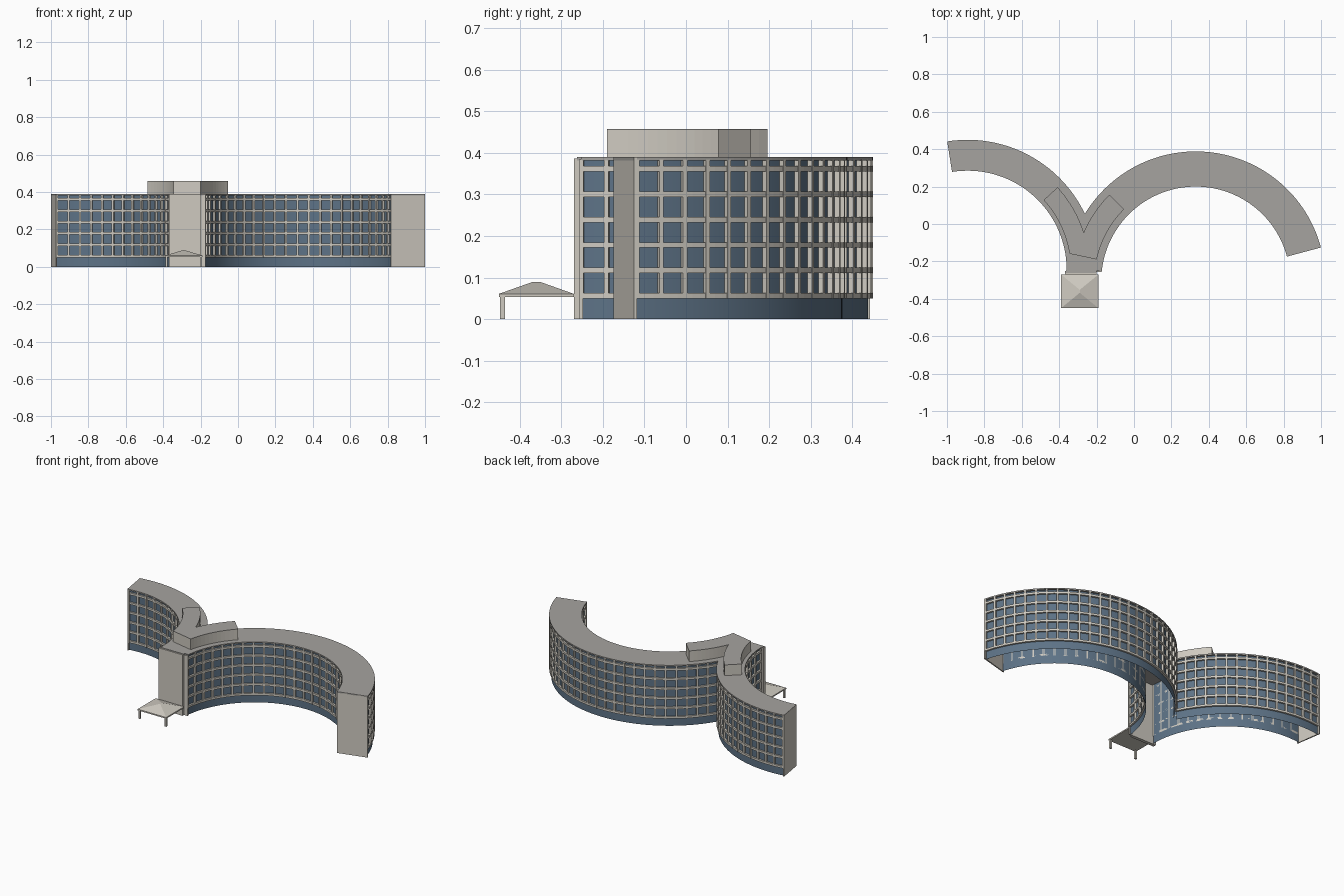
import bpy, bmesh
from math import radians, sin, cos, atan2, degrees
from mathutils import Vector
from mathutils.geometry import intersect_sphere_sphere_2d

if "Cube" in bpy.data.objects:
    bpy.data.objects.remove(bpy.data.objects["Cube"])


def material(name, rgb):
    m = bpy.data.materials.new(name)
    m.diffuse_color = (*rgb, 1)
    m.use_nodes = True
    m.node_tree.nodes["Principled BSDF"].inputs["Base Color"].default_value = m.diffuse_color
    return m


GLASS = material("blue_glass", (0.11, 0.17, 0.24))
CONCRETE = material("pale_concrete", (0.62, 0.59, 0.53))
ROOF = material("grey_roof", (0.38, 0.37, 0.35))

# Wing plans: centre, inner radius, outer radius
LC, LI, LO = Vector((-0.89, -0.245)), 0.53, 0.695
RC, RI, RO = Vector((0.33, -0.305)), 0.505, 0.693
LEND, REND = 99, 15            # free end angles
H, DEPTH = 0.39, 0.012


def finish(name, bm, mat, normals=True):
    if normals:
        bmesh.ops.recalc_face_normals(bm, faces=bm.faces)
    me = bpy.data.meshes.new(name)
    bm.to_mesh(me)
    bm.free()
    me.materials.append(mat)
    ob = bpy.data.objects.new(name, me)
    bpy.context.collection.objects.link(ob)
    return ob


def pol(c, r, a):
    return c + Vector((cos(radians(a)), sin(radians(a)))) * r


def arc(c, r, a0, a1, n):
    return [pol(c, r, a0 + (a1 - a0) * i / n) for i in range(n + 1)]


def prism(bm, pts, z0, z1):
    lo = [bm.verts.new((p.x, p.y, z0)) for p in pts]
    hi = [bm.verts.new((p.x, p.y, z1)) for p in pts]
    n = len(pts)
    bm.faces.new(lo[::-1])
    bm.faces.new(hi)
    for i in range(n):
        j = (i + 1) % n
        bm.faces.new((lo[i], lo[j], hi[j], hi[i]))


def solid(name, pts, z0, z1, mat):
    bm = bmesh.new()
    prism(bm, pts, z0, z1)
    return finish(name, bm, mat)


def rect(x0, x1, y0, y1):
    return [Vector(p) for p in ((x0, y0), (x1, y0), (x1, y1), (x0, y1))]


def crossing(r1, r2):
    """Rear meeting point of two wing-concentric circles, as both angles."""
    p = max(intersect_sphere_sphere_2d(LC, r1, RC, r2), key=lambda v: v.y)
    ang = [degrees(atan2(p.y - c.y, p.x - c.x)) for c in (LC, RC)]
    return ang


def facade(name, c, r, side, a0, a1, bays):
    """side +1: faces outward from the centre; -1: faces the centre."""
    back = r - side * DEPTH
    n = bays * 3
    # Glass skin, open underneath
    bm = bmesh.new()
    pts = arc(c, back, a0, a1, n)
    lo = [bm.verts.new((p.x, p.y, 0)) for p in pts]
    hi = [bm.verts.new((p.x, p.y, H - 0.005)) for p in pts]
    for i in range(n):
        q = [lo[i], lo[i + 1], hi[i + 1], hi[i]]
        bm.faces.new(q if side > 0 else q[::-1])
    ob = finish(name + "_glass", bm, GLASS, False)
    for p in ob.data.polygons:
        p.use_smooth = True
    # Floor bands
    bm = bmesh.new()
    ring = arc(c, r - side * 0.001, a0, a1, n) + arc(c, back, a1, a0, n)
    for k in range(6):
        z = 0.05 + k * 0.061
        prism(bm, ring, z, z + 0.013)
    finish(name + "_floor_bands", bm, CONCRETE)
    # Mullions
    bm = bmesh.new()
    w = degrees(0.0055 / r)
    for i in range(bays + 1):
        a = a0 + (a1 - a0) * i / bays
        prism(bm, [pol(c, r, a - w), pol(c, r, a + w),
                   pol(c, back, a + w), pol(c, back, a - w)], 0.05, H - 0.006)
    finish(name + "_mullions", bm, CONCRETE)


la, ra = crossing(LO, RO)
facade("left_inner", LC, LI, -1, 0, LEND - 0.7, 15)
facade("left_outer", LC, LO, 1, la, LEND - 0.7, 15)
facade("right_inner", RC, RI, -1, REND + 0.7, 174, 23)
facade("right_outer", RC, RO, 1, REND + 0.7, ra, 26)

# Roof slab over both wings
outline = (arc(LC, LI, 0, LEND, 45) + arc(LC, LO, LEND, la, 45)
           + arc(RC, RO, ra, REND, 78)[1:] + arc(RC, RI, REND, 174, 69)
           + [Vector((-0.2, -0.25)), Vector((-0.2, -0.262)), Vector((-0.368, -0.262))])
solid("roof_slab", outline, H - 0.008, H, ROOF)

# End walls
for name, c, ri, ro, a, d in (("left_end_wall", LC, LI, LO, LEND, -0.7),
                              ("right_end_wall", RC, RI, RO, REND, 0.7)):
    solid(name, [pol(c, ri, a), pol(c, ro, a), pol(c, ro, a + d), pol(c, ri, a + d)],
          0, H - 0.001, CONCRETE)

# Entrance wall where the wings meet
solid("entrance_wall", rect(-0.37, -0.2, -0.27, -0.25), 0, H - 0.003, CONCRETE)
solid("entrance_return", rect(-0.2, -0.175, -0.256, -0.248), 0, H - 0.009, CONCRETE)

# Forked rooftop penthouse
pl, pr = crossing(0.653, 0.653)
fork = (arc(LC, 0.552, 9, 42.5, 12) + arc(LC, 0.653, 42.5, pl, 10)
        + arc(RC, 0.653, pr, 135, 10)[1:] + arc(RC, 0.542, 135, 167.7, 12))
solid("penthouse_walls", fork, H, 0.455, CONCRETE)
solid("penthouse_roof", fork, 0.455, 0.458, ROOF)

# Entrance canopy: slab, hipped top and two posts
slab = rect(-0.39, -0.19, -0.45, -0.27)
solid("canopy_slab", slab, 0.053, 0.061, CONCRETE)
bm = bmesh.new()
base = [bm.verts.new((p.x, p.y, 0.061)) for p in slab]
ridge = [bm.verts.new((-0.29, y, 0.09)) for y in (-0.368, -0.352)]
bm.faces.new((base[0], base[1], ridge[0]))
bm.faces.new((base[1], base[2], ridge[1], ridge[0]))
bm.faces.new((base[2], base[3], ridge[1]))
bm.faces.new((base[3], base[0], ridge[0], ridge[1]))
finish("canopy_hip_roof", bm, CONCRETE)
for name, x in (("left_canopy_post", -0.382), ("right_canopy_post", -0.198)):
    solid(name, rect(x - 0.006, x + 0.006, -0.447, -0.435), 0, 0.053, CONCRETE)
